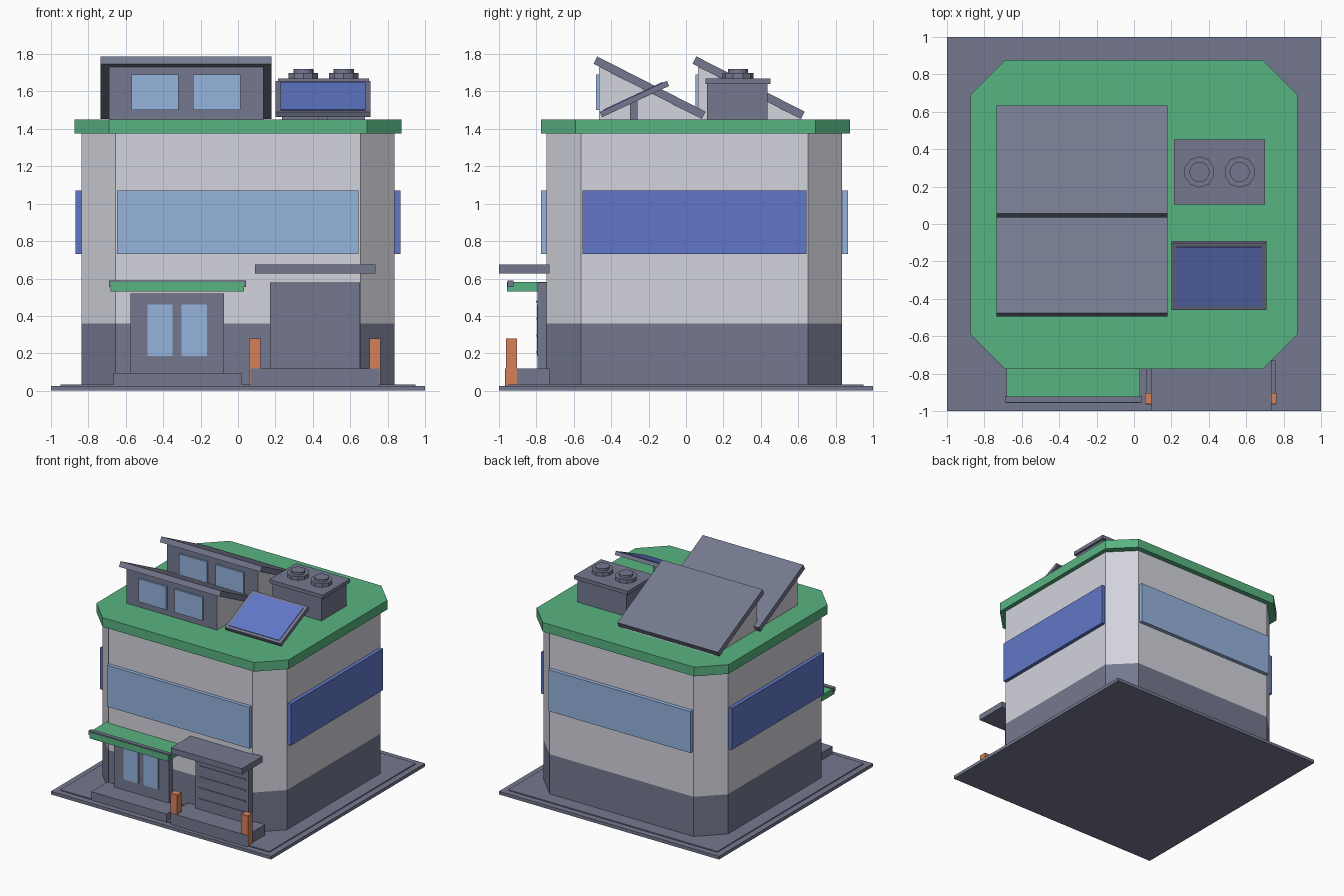
import bpy, bmesh, math
from mathutils import Matrix, Vector

cube = bpy.data.objects.get("Cube")
if cube:
    bpy.data.objects.remove(cube, do_unlink=True)


def material(name, r, g, b):
    """Flat material from 0-255 display values, stored as linear."""
    lin = [((c / 255 + 0.055) / 1.055) ** 2.4 for c in (r, g, b)] + [1.0]
    m = bpy.data.materials.new(name)
    m.use_nodes = True
    m.diffuse_color = lin
    m.node_tree.nodes["Principled BSDF"].inputs["Base Color"].default_value = lin
    return m


WALL = material("pale wall", 211, 211, 221)
GREY = material("slate grey", 117, 121, 143)
GREEN = material("green trim", 89, 180, 130)
GLASS = material("light blue glass", 150, 180, 222)
BLUE = material("deep blue glass", 98, 119, 200)
ORANGE = material("orange post", 213, 128, 91)


def finish(name, bm, *mats):
    bmesh.ops.recalc_face_normals(bm, faces=bm.faces)
    mesh = bpy.data.meshes.new(name)
    bm.to_mesh(mesh)
    bm.free()
    for m in mats:
        mesh.materials.append(m)
    ob = bpy.data.objects.new(name, mesh)
    bpy.context.collection.objects.link(ob)
    return ob


def box(name, mat, x, y, z):
    """Box from (low, high) ranges."""
    bm = bmesh.new()
    size = [b - a for a, b in (x, y, z)]
    mid = Vector([(a + b) / 2 for a, b in (x, y, z)])
    bmesh.ops.create_cube(bm, size=1, matrix=Matrix.Translation(mid) @ Matrix.Diagonal((*size, 1)))
    return finish(name, bm, mat)


def tilted(name, mat, centre, size, angle):
    """Slab tipped about the x axis."""
    ob = box(name, mat, *[(-s / 2, s / 2) for s in size])
    ob.location = centre
    ob.rotation_euler.x = math.radians(angle)
    return ob


def extrude(bm, points, offset):
    face = bm.faces.new([bm.verts.new(p) for p in points])
    out = bmesh.ops.extrude_face_region(bm, geom=[face])
    bmesh.ops.translate(bm, vec=offset, verts=[v for v in out["geom"] if isinstance(v, bmesh.types.BMVert)])


def octagon(bm, hx, y0, y1, cut, z0, z1):
    """Rectangle with clipped corners, raised from z0 to z1."""
    pts = [(-hx + cut, y0), (hx - cut, y0), (hx, y0 + cut), (hx, y1 - cut),
           (hx - cut, y1), (-hx + cut, y1), (-hx, y1 - cut), (-hx, y0 + cut)]
    extrude(bm, [(x, y, z0) for x, y in pts], (0, 0, z1 - z0))


def disc(name, x, y, z0, z1, radius, sides):
    bm = bmesh.new()
    bmesh.ops.create_cone(bm, cap_ends=True, segments=sides, radius1=radius, radius2=radius,
                          depth=z1 - z0, matrix=Matrix.Translation((x, y, (z0 + z1) / 2)))
    return finish(name, bm, GREY)


# Ground slab with a shallow upper step
box("ground_slab", GREY, (-1, 1), (-1, 1), (0, 0.026))
box("ground_step", GREY, (-0.95, 0.95), (-0.95, 0.95), (0.02, 0.034))

# Main building, dark plinth below the pale wall
bm = bmesh.new()
octagon(bm, 0.838, -0.745, 0.835, 0.184, 0.03, 1.4)
bmesh.ops.bisect_plane(bm, geom=bm.verts[:] + bm.edges[:] + bm.faces[:],
                       plane_co=(0, 0, 0.36), plane_no=(0, 0, 1))
for f in bm.faces:
    f.material_index = int(f.calc_center_median().z < 0.36)
finish("building_walls", bm, WALL, GREY)

# Flat green roof
bm = bmesh.new()
octagon(bm, 0.873, -0.775, 0.877, 0.184, 1.375, 1.45)
finish("green_roof", bm, GREEN)

# Long window bands
box("front_window", GLASS, (-0.648, 0.645), (-0.775, -0.73), (0.73, 1.07))
box("back_window", GLASS, (-0.648, 0.645), (0.82, 0.867), (0.73, 1.07))
for side, label in ((1, "left"), (-1, "right")):
    xs = sorted((side * 0.82, side * 0.868))
    box(label + "_window", BLUE, xs, (-0.553, 0.645), (0.73, 1.07))

# Entrance
box("entrance_porch", GREY, (-0.575, -0.075), (-0.79, -0.73), (0.03, 0.52))
box("entrance_step", GREY, (-0.665, 0.02), (-0.955, -0.73), (0.02, 0.095))
for x in (-0.485, -0.303):
    box("entrance_glass", GLASS, (x, x + 0.136), (-0.797, -0.785), (0.185, 0.46))
box("entrance_canopy", GREEN, (-0.682, 0.033), (-0.957, -0.73), (0.53, 0.581))
box("canopy_lip", GREY, (-0.69, 0.043), (-0.954, -0.922), (0.556, 0.59))

# Loading bay
box("bay_door", GREY, (0.17, 0.652), (-0.793, -0.73), (0.1, 0.58))
for i in range(4):
    z = 0.2 + i * 0.09
    box("bay_door_rib", GREY, (0.2, 0.622), (-0.799, -0.79), (z, z + 0.012))
box("bay_platform", GREY, (0.068, 0.757), (-0.967, -0.73), (0.02, 0.12))
box("bay_canopy", GREY, (0.09, 0.735), (-1, -0.73), (0.627, 0.675))
for x in (0.06, 0.703):
    box("bay_post", ORANGE, (x, x + 0.06), (-0.963, -0.903), (0.03, 0.28))

# Two sawtooth skylights
for y in (0, 0.53):
    bm = bmesh.new()
    profile = [(-0.465, 1.44), (-0.465, 1.732), (0.09, 1.45), (0.09, 1.44)]
    extrude(bm, [(-0.69, a + y, b) for a, b in profile], (0.825, 0, 0))
    bmesh.ops.recalc_face_normals(bm, faces=bm.faces)
    for f in bm.faces:
        f.material_index = int(f.normal.y < -0.9)
    finish("skylight_body", bm, WALL, GREY)
    tilted("skylight_roof", GREY, (-0.278, y - 0.195, 1.62), (0.915, 0.65, 0.044), -27)
    for x in (-0.57, -0.24):
        box("skylight_glass", GLASS, (x, x + 0.253), (y - 0.48, y - 0.46), (1.5, 1.69))

# Cooling unit with two fans
box("cooler_body", GREY, (0.235, 0.68), (0.113, 0.435), (1.44, 1.64))
box("cooler_lid", GREY, (0.213, 0.7), (0.103, 0.453), (1.64, 1.67))
for x in (0.35, 0.565):
    disc("fan_ring", x, 0.278, 1.665, 1.7, 0.083, 10)
    disc("fan_hub", x, 0.278, 1.69, 1.72, 0.054, 16)

# Solar panel on a short post
box("solar_post", GREY, (0.43, 0.48), (-0.3, -0.26), (1.44, 1.56))
tilted("solar_frame", GREY, (0.455, -0.275, 1.56), (0.508, 0.395, 0.03), 25)
tilted("solar_glass", BLUE, (0.455, -0.2815, 1.574), (0.455, 0.35, 0.008), 25)
